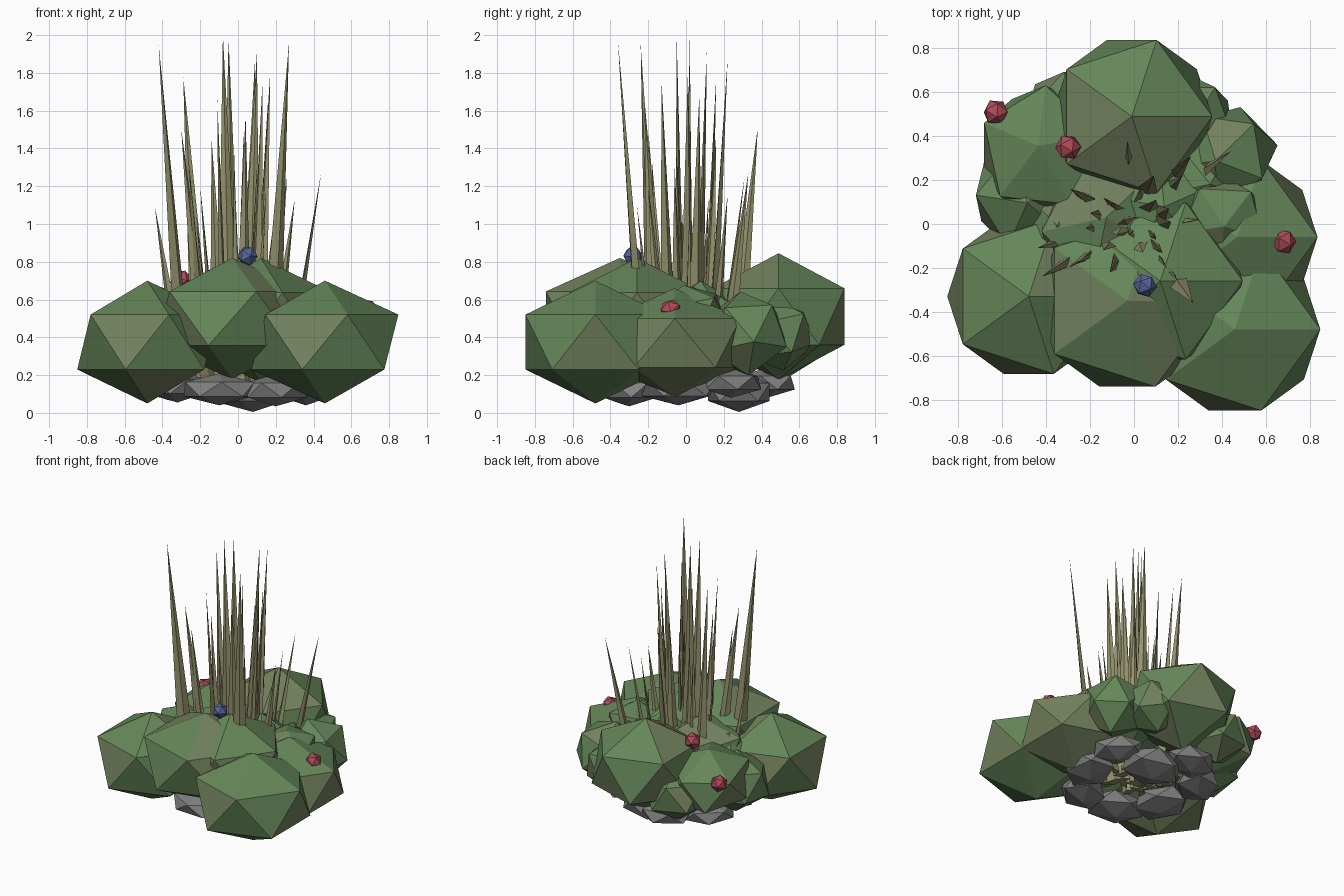
import bpy, bmesh, math, random
from mathutils import Vector

random.seed(4)


def material(name, rgb):
    m = bpy.data.materials.new(name)
    m.diffuse_color = (*rgb, 1)
    return m


LEAF = material("leaf_green", (0.13, 0.24, 0.10))
OLIVE = material("leaf_olive", (0.17, 0.22, 0.11))
GRASS = material("dry_grass", (0.30, 0.29, 0.15))
ROCK = material("stone_grey", (0.22, 0.22, 0.22))
RED = material("berry_red", (0.42, 0.07, 0.10))
BLUE = material("berry_blue", (0.09, 0.13, 0.32))


def ball(name, loc, size, mats, turn=(0, 0, 0)):
    """Twenty-sided low-poly lump; a second material is sprinkled over some faces."""
    bpy.ops.mesh.primitive_ico_sphere_add(subdivisions=1, radius=1, location=loc, rotation=turn)
    o = bpy.context.object
    o.name = name
    o.scale = size
    for m in mats:
        o.data.materials.append(m)
    if len(mats) > 1:
        for p in o.data.polygons:
            p.material_index = int(random.random() < 0.3)
    return o


# Large bush clumps: x, y, z, horizontal radius, vertical radius
clumps = [
    (-0.48, -0.33, 0.375, 0.415, 0.325),
    (0.46, -0.48, 0.375, 0.435, 0.325),
    (-0.03, -0.35, 0.50, 0.46, 0.32),
    (0.12, -0.26, 0.49, 0.42, 0.33),
    (-0.01, 0.49, 0.51, 0.41, 0.335),
    (0.47, -0.06, 0.37, 0.41, 0.29),
]
for i, (x, y, z, r, h) in enumerate(clumps):
    ball(f"bush_clump_{i}", (x, y, z), (r, r, h), (LEAF, OLIVE))

# Smaller clumps filling the middle and the back
fillers = [
    (-0.42, 0.33, 0.45, 0.31, 0.23), (-0.50, 0.12, 0.37, 0.25, 0.22),
    (0.43, 0.31, 0.42, 0.23, 0.23), (0.40, 0.02, 0.52, 0.21, 0.16),
    (-0.14, 0.00, 0.47, 0.32, 0.25), (0.12, 0.07, 0.46, 0.27, 0.24),
    (0.24, 0.48, 0.42, 0.22, 0.20), (-0.28, 0.50, 0.37, 0.23, 0.20),
    (-0.30, -0.02, 0.42, 0.22, 0.22), (0.30, 0.20, 0.40, 0.26, 0.22),
]
for i, (x, y, z, r, h) in enumerate(fillers):
    ball(f"bush_filler_{i}", (x, y, z), (r, r * 1.06, h), (LEAF, OLIVE),
         (random.uniform(-.25, .25), random.uniform(-.25, .25), random.uniform(0, 6)))

# Flat stones in a ring under the bush
rocks = [
    (0.08, 0.28, 0.11, 0.24, 0.105), (-0.36, 0.24, 0.15, 0.20, 0.085),
    (-0.32, -0.10, 0.14, 0.22, 0.085), (-0.10, -0.32, 0.125, 0.22, 0.085),
    (0.20, -0.30, 0.12, 0.20, 0.085), (0.36, -0.04, 0.13, 0.22, 0.09),
    (0.34, 0.24, 0.16, 0.19, 0.08), (-0.14, 0.43, 0.16, 0.20, 0.08),
]
for i, (x, y, z, r, h) in enumerate(rocks):
    ball(f"rock_{i}", (x, y, z), (r, r * 0.8, h), (ROCK,), (0, 0, math.atan2(y, x) + 1.57 if i else 0))

# Berries
for i, p in enumerate([(-0.63, 0.51, 0.53), (-0.30, 0.35, 0.70), (0.68, -0.08, 0.545)]):
    ball(f"red_berry_{i}", p, (0.06,) * 3, (RED,), (0.4, 0.3 * i, 0.2))
for i, p in enumerate([(0.05, -0.28, 0.83), (0.53, 0.28, 0.51)]):
    ball(f"blue_berry_{i}", p, (0.055,) * 3, (BLUE,), (0.3, 0.5, 0.4 * i))


def blade(bm, base, tip, w, ang):
    """Tapered spike with a kite-shaped foot."""
    ring = []
    for k in range(4):
        a = ang + k * math.pi / 2
        r = w if k % 2 == 0 else w * 0.45
        ring.append(bm.verts.new(base + Vector((math.cos(a) * r, math.sin(a) * r, 0))))
    top = bm.verts.new(tip)
    bm.faces.new(ring[::-1])
    for k in range(4):
        bm.faces.new((ring[k], ring[(k + 1) % 4], top))


# Grass blades by tip position, leaning outward from their feet
tips = [
    (-0.42, -0.24, 1.95), (0.27, -0.36, 1.96), (-0.08, -0.05, 2.0), (-0.05, 0.02, 1.98),
    (0.10, 0.11, 1.91), (0.09, 0.22, 1.87), (0.17, 0.01, 1.80), (-0.29, 0.16, 1.78),
    (0.13, -0.13, 1.76), (0.16, 0.07, 1.67), (-0.11, -0.22, 1.66), (0.04, -0.13, 1.58),
    (-0.03, 0.38, 1.51), (-0.30, -0.20, 1.50), (0.03, 0.16, 1.48), (-0.02, -0.05, 1.37),
    (-0.26, -0.18, 1.33), (0.44, 0.33, 1.27), (0.26, 0.31, 1.25), (-0.10, 0.10, 1.28),
    (0.30, 0.02, 1.13), (-0.44, -0.11, 1.09), (-0.20, 0.05, 1.2), (0.22, 0.22, 1.15),
    (-0.14, 0.12, 1.15), (0.10, -0.06, 1.3), (-0.14, -0.12, 1.45), (0.20, -0.26, 1.1),
    (-0.22, -0.02, 1.05), (0.15, -0.2, 1.2),
]
bm = bmesh.new()
for x, y, z in tips:
    f = random.uniform(0.55, 0.68)
    base = Vector((x * f, y * f, 0.15))
    blade(bm, base, Vector((x, y, z)), 0.03 + 0.018 * z, random.uniform(0, math.pi))
me = bpy.data.meshes.new("grass_blades")
bm.to_mesh(me)
bm.free()
me.materials.append(GRASS)
bpy.context.collection.objects.link(bpy.data.objects.new("grass_blades", me))
